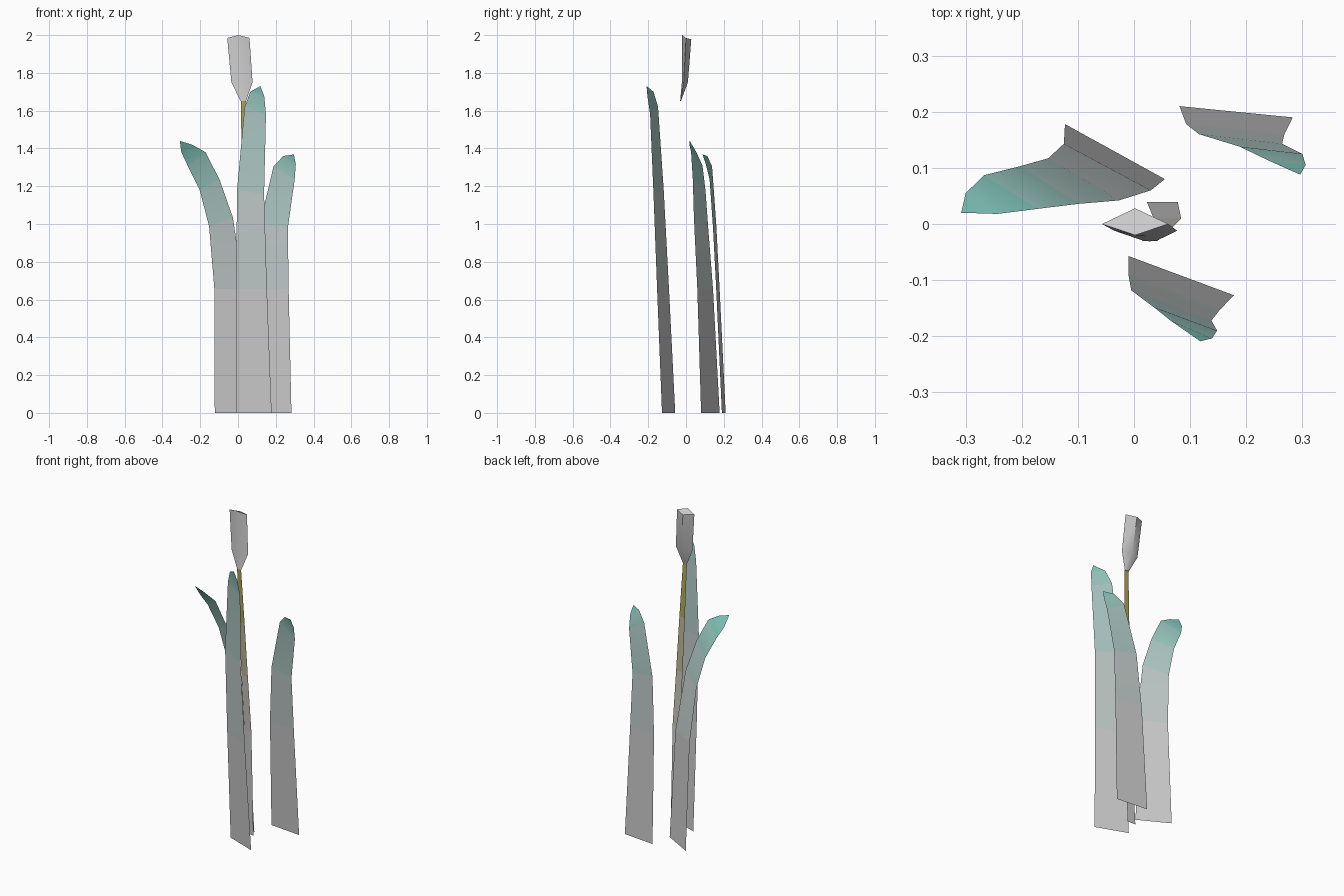
import bpy
import bmesh

if "Cube" in bpy.data.objects:
    bpy.data.objects.remove(bpy.data.objects["Cube"])

GREY = (0.6, 0.6, 0.6)


def make_shades(name, tip, steps):
    """Materials fading from grey to the tip colour."""
    mats = []
    for i in range(steps):
        t = (i + 0.6) / steps
        m = bpy.data.materials.new(f"{name}_{i + 1}")
        m.diffuse_color = (*[g + (c - g) * t for g, c in zip(GREY, tip)], 1)
        m.use_nodes = True
        m.node_tree.nodes["Principled BSDF"].inputs["Base Color"].default_value = m.diffuse_color
        mats.append(m)
    return mats


def finish(name, bm, mats=()):
    mesh = bpy.data.meshes.new(name)
    bm.to_mesh(mesh)
    bm.free()
    obj = bpy.data.objects.new(name, mesh)
    bpy.context.collection.objects.link(obj)
    for m in mats:
        mesh.materials.append(m)
    bpy.ops.object.select_all(action='DESELECT')
    obj.select_set(True)
    bpy.context.view_layer.objects.active = obj
    bpy.ops.object.shade_smooth_by_angle(angle=0.7)
    return obj


def blade(name, left, right, tip=None, shades=()):
    """Flat strip between two edge paths, optionally closed to a tip point.
    The lowest segment is plain grey, upper segments take the shades in turn."""
    bm = bmesh.new()
    lv = [bm.verts.new(p) for p in left]
    rv = [bm.verts.new(p) for p in right]
    faces = [bm.faces.new((lv[i], rv[i], rv[i + 1], lv[i + 1]))
             for i in range(len(lv) - 1)]
    if tip:
        faces.append(bm.faces.new((lv[-1], rv[-1], bm.verts.new(tip))))
    # The plain base is a separate sheet with a hard upper border
    bmesh.ops.split(bm, geom=[faces[0]])
    plain = bpy.data.materials.get("plain") or bpy.data.materials.new("plain")
    plain.diffuse_color = (*GREY, 1)
    plain.use_nodes = True
    plain.node_tree.nodes["Principled BSDF"].inputs["Base Color"].default_value = plain.diffuse_color
    bm.faces.ensure_lookup_table()
    for f in bm.faces:
        if min(v.co.z for v in f.verts) > 0.1:
            z = f.calc_center_median().z
            row = sum(z > (a[2] + b[2]) / 2 for a, b in zip(left, right)) - 1
            f.material_index = min(row, len(shades))
    return finish(name, bm, [plain, *shades])


teal = make_shades("leaf_green", (0.2, 0.62, 0.54), 4)
olive = make_shades("stem_olive", (0.40, 0.33, 0.02), 3)

# Leaves
blade("left_leaf",
      [(-.123, .178, 0), (-.125, .143, .655), (-.153, .117, .987),
       (-.203, .103, 1.18), (-.267, .087, 1.31), (-.30, .055, 1.38)],
      [(.055, .08, 0), (.03, .06, .655), (-.027, .042, 1.034),
       (-.098, .036, 1.236), (-.172, .027, 1.38), (-.244, .018, 1.42)],
      (-.308, .02, 1.44), teal)
blade("front_leaf",
      [(-.01, -.057, 0), (-.01, -.09, .655), (-.005, -.118, 1.18),
       (.035, -.148, 1.62), (.065, -.172, 1.70)],
      [(.178, -.127, 0), (.153, -.153, .655), (.138, -.172, 1.157),
       (.148, -.19, 1.58), (.139, -.204, 1.676)],
      (.118, -.209, 1.73), teal)
blade("right_leaf",
      [(.081, .21, 0), (.093, .178, .655), (.116, .16, 1.0),
       (.188, .138, 1.305), (.24, .113, 1.36)],
      [(.283, .19, 0), (.268, .16, .655), (.264, .143, .98),
       (.30, .125, 1.236), (.306, .105, 1.316)],
      (.296, .088, 1.368), teal)

# Stem
blade("stem",
      [(.023, .039, 0), (.035, .01, .655), (.026, -.004, .99),
       (.020, -.017, 1.32), (.015, -.03, 1.65)],
      [(.078, .039, 0), (.084, .01, .655), (.07, -.004, .99),
       (.057, -.017, 1.32), (.042, -.03, 1.65)],
      None, olive)

# Flower head: tapering four-sided body with a tilted flat top
bm = bmesh.new()
rings = []
for cx, half, front, back, z, tilt in [(.028, .014, -.031, -.027, 1.65, 0),
                                       (.021, .056, -.022, .010, 1.75, 0),
                                       (.002, .059, -.020, .028, 1.985, .015)]:
    mid = 0.0 if tilt else (-.029 if half < .02 else -.012)
    rings.append([bm.verts.new(p) for p in (
        (cx - half, mid, z), (cx, front, z + tilt),
        (cx + half, mid, z), (cx, back, z - tilt / 2))])
for lo, hi in zip(rings, rings[1:]):
    for i in range(4):
        j = (i + 1) % 4
        bm.faces.new((lo[i], lo[j], hi[j], hi[i]))
bm.faces.new(rings[0][::-1])
bm.faces.new(rings[-1])
bmesh.ops.recalc_face_normals(bm, faces=bm.faces)
finish("flower_head", bm)
